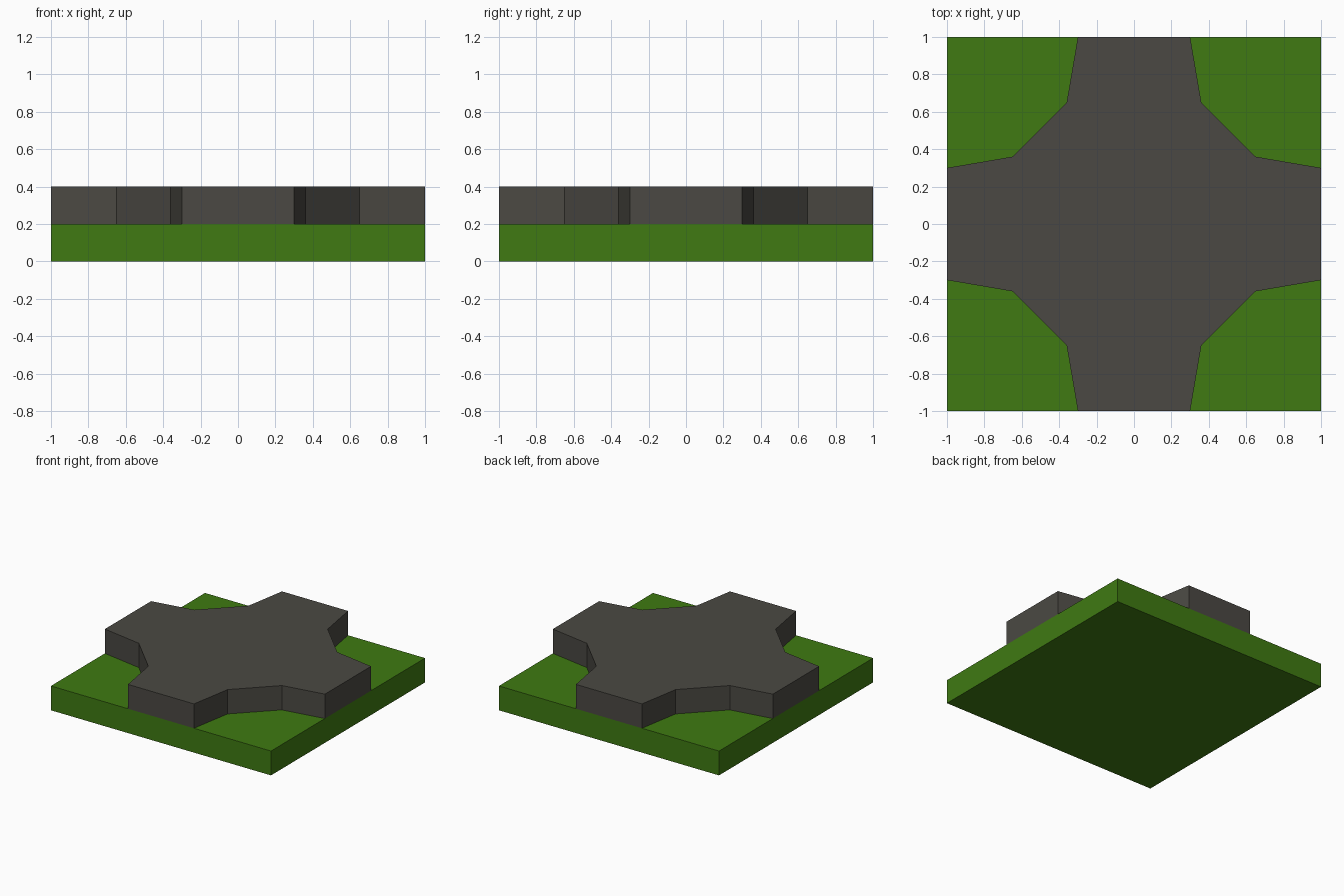
import bpy, bmesh

if "Cube" in bpy.data.objects:
    bpy.data.objects.remove(bpy.data.objects["Cube"])


def make_material(name, color):
    mat = bpy.data.materials.new(name)
    mat.diffuse_color = color
    mat.use_nodes = True
    mat.node_tree.nodes["Principled BSDF"].inputs["Base Color"].default_value = mat.diffuse_color
    return mat


def extrude_outline(name, outline, bottom, height, mat):
    bm = bmesh.new()
    face = bm.faces.new([bm.verts.new((x, y, bottom)) for x, y in outline])
    top = bmesh.ops.extrude_face_region(bm, geom=[face], use_keep_orig=True)
    verts = [v for v in top["geom"] if isinstance(v, bmesh.types.BMVert)]
    bmesh.ops.translate(bm, verts=verts, vec=(0, 0, height))
    bmesh.ops.recalc_face_normals(bm, faces=bm.faces)
    mesh = bpy.data.meshes.new(name)
    bm.to_mesh(mesh)
    bm.free()
    mesh.materials.append(mat)
    obj = bpy.data.objects.new(name, mesh)
    bpy.context.collection.objects.link(obj)
    return obj


grass = make_material("grass", (0.05, 0.195, 0.006, 1))
asphalt = make_material("asphalt", (0.07, 0.066, 0.056, 1))

# Square grass slab
extrude_outline("grass_base", [(-1, -1), (1, -1), (1, 1), (-1, 1)], 0, 0.2, grass)

# Crossroads: one corner profile turned through four quarters
corner = [(1, 0.3), (0.65, 0.36), (0.36, 0.65), (0.3, 1)]
outline = []
for _ in range(4):
    outline += corner
    corner = [(-y, x) for x, y in corner]
extrude_outline("crossroads", outline, 0.2, 0.2, asphalt)
